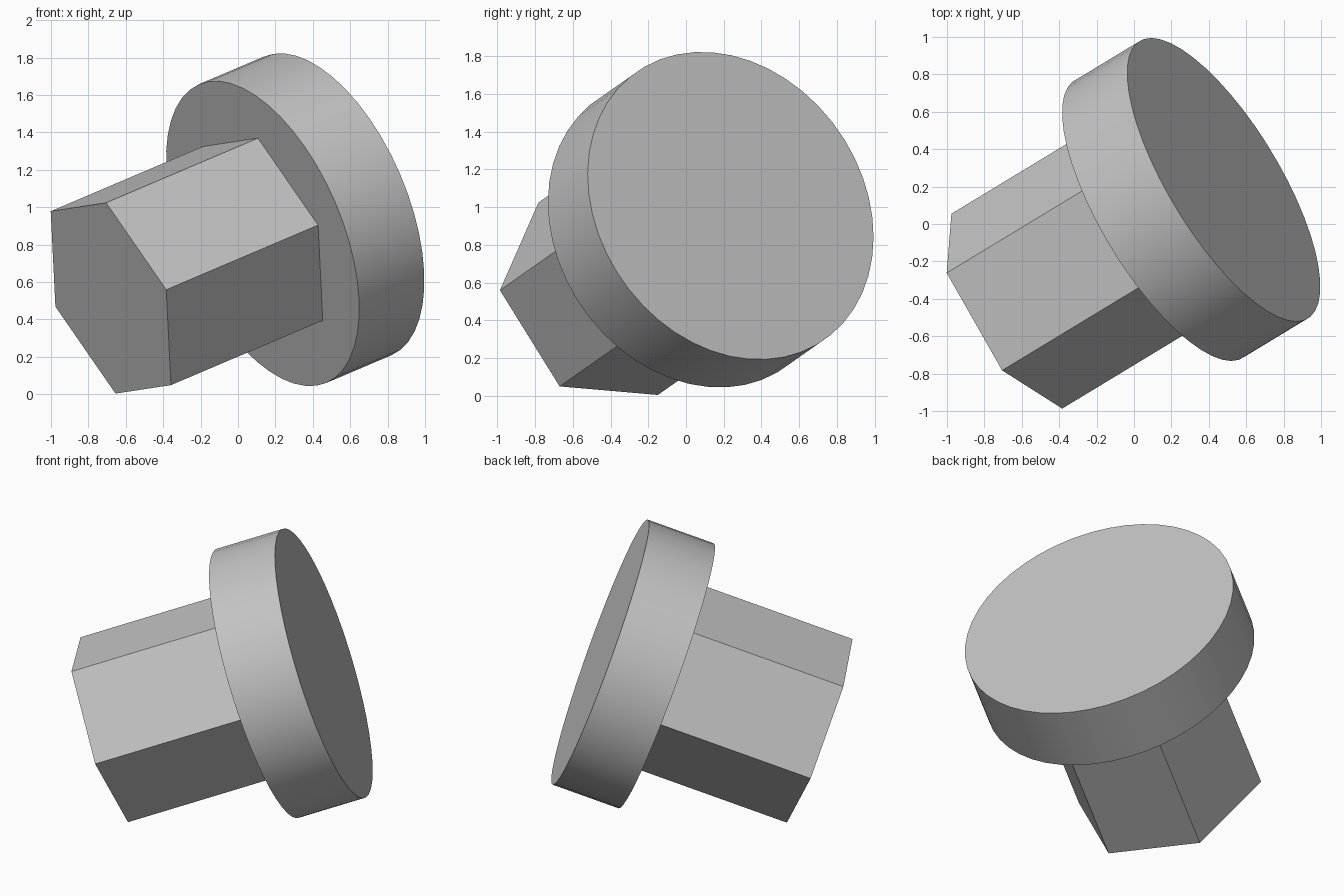
import bpy
import bmesh
import math
from mathutils import Matrix, Vector

cube = bpy.data.objects.get("Cube")
if cube:
    bpy.data.objects.remove(cube, do_unlink=True)

# Single plain grey
grey = bpy.data.materials.new("plain grey")
grey.use_nodes = True
colour = (0.55, 0.55, 0.55, 1)
grey.diffuse_color = colour
grey.node_tree.nodes["Principled BSDF"].inputs["Base Color"].default_value = colour

# Tilted frame: axis runs from the hexagon's free end to the disc
start = Vector((-0.68, -0.466, 0.514))
axis = Vector((0.804, 0.487, 0.342)).normalized()
corner = Vector((-0.025, -0.317, 0.511))
corner = (corner - axis * corner.dot(axis)).normalized()
side = axis.cross(corner)
frame = Matrix((corner, side, axis)).transposed().to_4x4()
frame.translation = start


def prism(name, sides, radius, low, high):
    """Closed prism along the tilted axis, first corner on the frame's x."""
    bm = bmesh.new()
    ring = [bm.verts.new((radius * math.cos(math.tau * i / sides),
                          radius * math.sin(math.tau * i / sides), low))
            for i in range(sides)]
    base = bm.faces.new(ring)
    top = bmesh.ops.extrude_face_region(bm, geom=[base], use_keep_orig=True)
    bmesh.ops.translate(bm, vec=(0, 0, high - low),
                        verts=[v for v in top["geom"] if isinstance(v, bmesh.types.BMVert)])
    bmesh.ops.recalc_face_normals(bm, faces=bm.faces)
    mesh = bpy.data.meshes.new(name)
    bm.to_mesh(mesh)
    bm.free()
    mesh.materials.append(grey)
    obj = bpy.data.objects.new(name, mesh)
    obj.matrix_world = frame
    bpy.context.collection.objects.link(obj)
    return obj


# Six-sided shaft, slightly sunk into the disc
prism("hexagonal_shaft", 6, 0.601, 0, 1.03)

# Round disc with a smooth rim
disc = prism("round_disc", 48, 0.868, 1.01, 1.443)
bpy.ops.object.select_all(action="DESELECT")
disc.select_set(True)
bpy.context.view_layer.objects.active = disc
bpy.ops.object.shade_smooth_by_angle(angle=math.radians(30))
